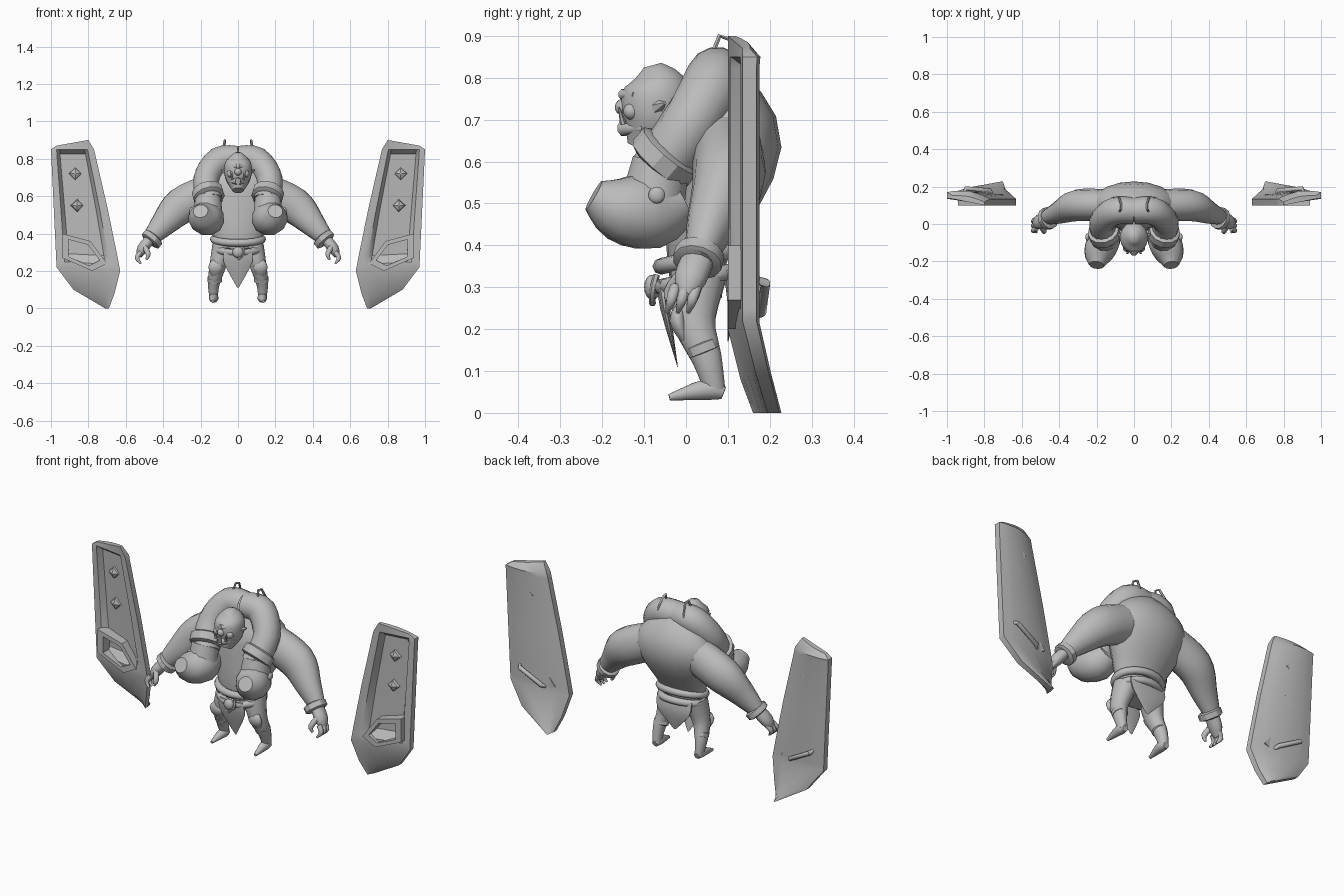
import bpy, bmesh, math
from mathutils import Vector

default_cube = bpy.data.objects.get("Cube")
if default_cube:
    bpy.data.objects.remove(default_cube, do_unlink=True)

grey = bpy.data.materials.new("plain grey")
grey.use_nodes = True
grey.diffuse_color = (.5, .5, .5, 1)
grey.node_tree.nodes["Principled BSDF"].inputs["Base Color"].default_value = grey.diffuse_color

SIDEWAYS, BACKWARD, UPWARD = Vector((1, 0, 0)), Vector((0, 1, 0)), Vector((0, 0, 1))


def finish(name, bm, mirror=False, angle=50):
    """Turn a bmesh into a grey, smooth shaded object, mirrored across x if asked."""
    bmesh.ops.recalc_face_normals(bm, faces=bm.faces[:])
    mesh = bpy.data.meshes.new(name)
    bm.to_mesh(mesh)
    bm.free()
    mesh.materials.append(grey)
    part = bpy.data.objects.new(name, mesh)
    bpy.context.collection.objects.link(part)
    bpy.ops.object.select_all(action="DESELECT")
    part.select_set(True)
    bpy.context.view_layer.objects.active = part
    bpy.ops.object.shade_smooth_by_angle(angle=math.radians(angle))
    if mirror:
        part.modifiers.new("mirror", "MIRROR")


def bridge(bm, rings, closed=False):
    """Join consecutive vertex rings with quads."""
    pairs = list(zip(rings, rings[1:]))
    if closed:
        pairs.append((rings[-1], rings[0]))
    for low, high in pairs:
        for i in range(len(low)):
            j = (i + 1) % len(low)
            bm.faces.new((low[i], low[j], high[j], high[i]))


def spline(knots, steps):
    """Sample a smooth curve through knots of (x, y, z, radius)."""
    points = [Vector(knot) for knot in knots]
    samples = []
    for i in range(len(points) - 1):
        a, b = points[i], points[i + 1]
        leave = (b - points[max(i - 1, 0)]) / 2
        arrive = (points[min(i + 2, len(points) - 1)] - a) / 2
        for k in range(steps):
            t = k / steps
            ease = t * t * (3 - 2 * t)
            samples.append(a.lerp(b, ease) + leave * t * (1 - t) ** 2 - arrive * t * t * (1 - t))
    return samples + [points[-1]]


def tube(name, knots, squash=1, sides=12, steps=3, ref=BACKWARD, angle=50):
    """Sweep an ellipse along knots; squash scales it along ref. Parts off centre are mirrored."""
    bm = bmesh.new()
    path = spline(knots, steps)
    centres = [point.to_3d() for point in path]
    rings = []
    for i, point in enumerate(path):
        tangent = (centres[min(i + 1, len(path) - 1)] - centres[max(i - 1, 0)]).normalized()
        along = (ref - tangent * ref.dot(tangent)).normalized()
        across = tangent.cross(along)
        ring = []
        for k in range(sides):
            turn = math.tau * (k + .5) / sides
            spoke = across * math.cos(turn) + along * squash * math.sin(turn)
            ring.append(bm.verts.new(centres[i] + spoke * point.w))
        rings.append(ring)
    bridge(bm, rings)
    mirror = knots[-1][0] > 0
    if knots[0][0] > 0 or not mirror:
        bm.faces.new(rings[0])
    bm.faces.new(rings[-1])
    finish(name, bm, mirror, angle)


def cuff(name, centre, axis, radius, width, flat=1):
    """Short raised band around a limb, with bevelled edges."""
    middle, step = Vector(centre), Vector(axis).normalized() * width / 2
    knots = [(*(middle + step * place), radius * size)
             for place, size in ((-1, .8), (-.7, 1), (.7, 1), (1, .8))]
    tube(name, knots, flat, steps=1, angle=30)


def ball(name, centre, size):
    bm = bmesh.new()
    bmesh.ops.create_uvsphere(bm, u_segments=12, v_segments=8, radius=1)
    for v in bm.verts:
        v.co = Vector(c + s * q for c, s, q in zip(centre, size, v.co))
    finish(name, bm, mirror=centre[0] > 0)


def hoop(name, height, rx, ry, thick):
    """Padded band around the waist, dipping toward the front."""
    bm = bmesh.new()
    rings = []
    for i in range(20):
        turn = math.tau * i / 20
        ring = []
        for k in range(8):
            roll = math.tau * k / 8
            grow = thick * math.cos(roll)
            ring.append(bm.verts.new((
                (rx + grow) * math.cos(turn),
                (ry + grow) * math.sin(turn) + .03,
                height + thick * (math.sin(turn) + math.sin(roll)))))
        rings.append(ring)
    bridge(bm, rings, closed=True)
    finish(name, bm)


# Torso with hunched back
tube("torso", [(0, .03, .27, .1), (0, .03, .4, .14), (0, .1, .65, .23), (0, .08, .82, .07)],
     squash=.56, sides=18, steps=4)

# Head and face
tube("head", [(0, -.11, .63, .03), (0, -.08, .7, .07), (0, -.07, .78, .07), (0, -.08, .83, .02)],
     squash=1.1, sides=16, steps=4)
tube("brow", [(0, -.15, .76, .014), (.05, -.12, .76, .01)], sides=8)
tube("lower_jaw", [(0, -.15, .68, .02), (.05, -.1, .68, .01)], sides=8)
ball("nose", (0, -.15, .73), (.02, .02, .02))
ball("cheek", (.04, -.13, .72), (.02, .02, .02))
tube("tusk", [(.03, -.15, .69, .008), (.04, -.16, .73, .002)], sides=6)
tube("ear", [(.06, -.07, .73, .02), (.09, -.05, .74, .004)], sides=6)

# Thick padded yoke over the shoulders, with bands and hanging bells
tube("yoke", [(0, .07, .8, .07), (.1, .07, .79, .075), (.17, .01, .69, .07), (.15, -.07, .57, .07)],
     sides=14, steps=4)
cuff("yoke_band", (.16, -.05, .61), (-.2, -.6, -.7), .085, .06)
tube("bell_neck", [(.16, -.06, .6, .07), (.16, -.08, .5, .08)])
tube("bell", [(.15, -.01, .51, .06), (.16, -.08, .48, .09), (.19, -.16, .49, .08), (.2, -.22, .52, .04)],
     ref=UPWARD)
ball("bell_stud", (.25, -.07, .52), (.01, .02, .02))

# Carrying loops on top of the yoke
tube("top_loop", [(.08, .06, .85, .006), (.07, .08, .9, .006), (.07, .11, .89, .006), (.08, .14, .83, .006)],
     sides=6, steps=1, ref=SIDEWAYS)

# Arms, hands and fingers
tube("arm", [(.15, .1, .62, .1), (.3, .1, .55, .1), (.4, .06, .45, .07), (.48, .03, .36, .04)],
     squash=.85, sides=14, steps=4)
cuff("wrist_cuff", (.46, .03, .37), (.6, -.2, -.7), .06, .04)
tube("palm", [(.47, .03, .37, .03), (.51, .01, .32, .03), (.53, 0, .28, .015)], squash=1.3)
for i, name in enumerate(("front_finger", "middle_finger", "rear_finger")):
    y = (i - 1) * .025
    tube(name, [(.52, y, .3, .014), (.54, y - .01, .27, .013), (.52, y - .02, .24, .005)], sides=8)
tube("thumb", [(.5, -.01, .33, .016), (.48, -.04, .29, .014), (.49, -.04, .26, .006)], sides=8)

# Belt, buckle and hanging cloths
hoop("waist_roll", .37, .13, .09, .02)
hoop("belt", .32, .12, .09, .02)
ball("buckle", (0, -.08, .3), (.03, .02, .03))
tube("buckle_ring", [(.03, -.07, .33, .008), (.03, -.08, .29, .008), (0, -.08, .26, .008)], sides=6)
tube("front_cloth", [(0, -.06, .32, .07), (0, -.05, .25, .08), (0, -.02, .11, .004)], squash=.15)
tube("back_cloth", [(0, .1, .34, .11), (0, .11, .27, .1), (0, .1, .17, .006)], squash=.12)

# Legs and feet
tube("leg", [(.08, .03, .33, .06), (.11, .02, .22, .045), (.13, .05, .13, .032), (.13, .07, .05, .022)],
     squash=1.15)
tube("knee_guard", [(.11, -.01, .26, .02), (.12, -.02, .22, .04), (.12, 0, .17, .02)], squash=.5)
cuff("shin_band", (.125, .04, .155), (0, .4, -1), .04, .03)
tube("foot", [(.13, .09, .047, .016), (.13, .05, .056, .026), (.135, -.04, .037, .008)], ref=UPWARD)

# Tower shields: inner and outer outlines, each with a front distance in y
top_inner, top_outer = Vector((.8, .1, .9)), Vector((.97, .1, .87))
shoulder_inner, shoulder_outer = Vector((.77, .1, .85)), Vector((1, .1, .85))
hip_inner, hip_outer = Vector((.63, .1, .2)), Vector((.97, .1, .22))
low_inner, low_outer = Vector((.66, .13, .08)), Vector((.88, .13, .1))
tip_inner, tip_outer = Vector((.69, .16, 0)), Vector((.71, .16, 0))
rows = [(top_inner, top_outer, .5, 0), (shoulder_inner, shoulder_outer, 1, 0)]
for drop, recess in ((.04, 1), (.5, 1), (.88, 1), (.95, 0)):
    bow = SIDEWAYS * .02 * (drop - 1) * drop
    rows.append((shoulder_inner.lerp(hip_inner, drop) + bow, shoulder_outer.lerp(hip_outer, drop), .95, recess))
rows += [(hip_inner, hip_outer, .95, 0), (low_inner, low_outer, .9, 0), (tip_inner, tip_outer, .8, 0)]
columns = (0, .07, .15, .22, .5, .8, .87, .95, 1)
bm = bmesh.new()
rings = []
for inner, outer, thick, recess in rows:
    ring = []
    for u in columns:
        hollow = .035 * recess if .2 < u < .85 else 0
        ring.append(bm.verts.new(inner.lerp(outer, u) + BACKWARD * (.035 * u + hollow * thick)))
    for u in reversed(columns):
        arch = .035 + .025 * math.sin(math.pi * u)
        ring.append(bm.verts.new(inner.lerp(outer, u) + BACKWARD * (.035 * u + arch * thick)))
    rings.append(ring)
bridge(bm, rings)
bm.faces.new(rings[0])
bm.faces.new(rings[-1])
finish("shield", bm, mirror=True, angle=35)

# Hollow box frame low on the shield face, its opening a shrunken copy of its outline
outline = [Vector(corner) for corner in ((.94, .1, .4), (.79, .1, .36), (.7, .1, .24), (.78, .1, .2), (.94, .1, .27))]
centre = sum(outline, Vector()) / len(outline)
opening = [corner.lerp(centre, .3) for corner in outline]
bm = bmesh.new()
loops = []
for loop, depth in ((outline, .06), (outline, 0), (opening, 0), (opening, .06)):
    loops.append([bm.verts.new(corner + BACKWARD * depth) for corner in loop])
bridge(bm, loops, closed=True)
finish("shield_box", bm, mirror=True, angle=20)

# Diamond studs in the recess
for name, x, z in (("upper_stud", .87, .72), ("lower_stud", .86, .55)):
    tube(name, [(x, .17, z, .04), (x, .14, z, .03), (x, .13, z, .004)],
         sides=4, steps=1, ref=SIDEWAYS + UPWARD, angle=20)

# Rear grip
tube("shield_grip", [(.91, .16, .32, .01), (.9, .19, .31, .012), (.77, .18, .24, .012), (.76, .16, .23, .01)],
     sides=8, steps=1, ref=UPWARD)
